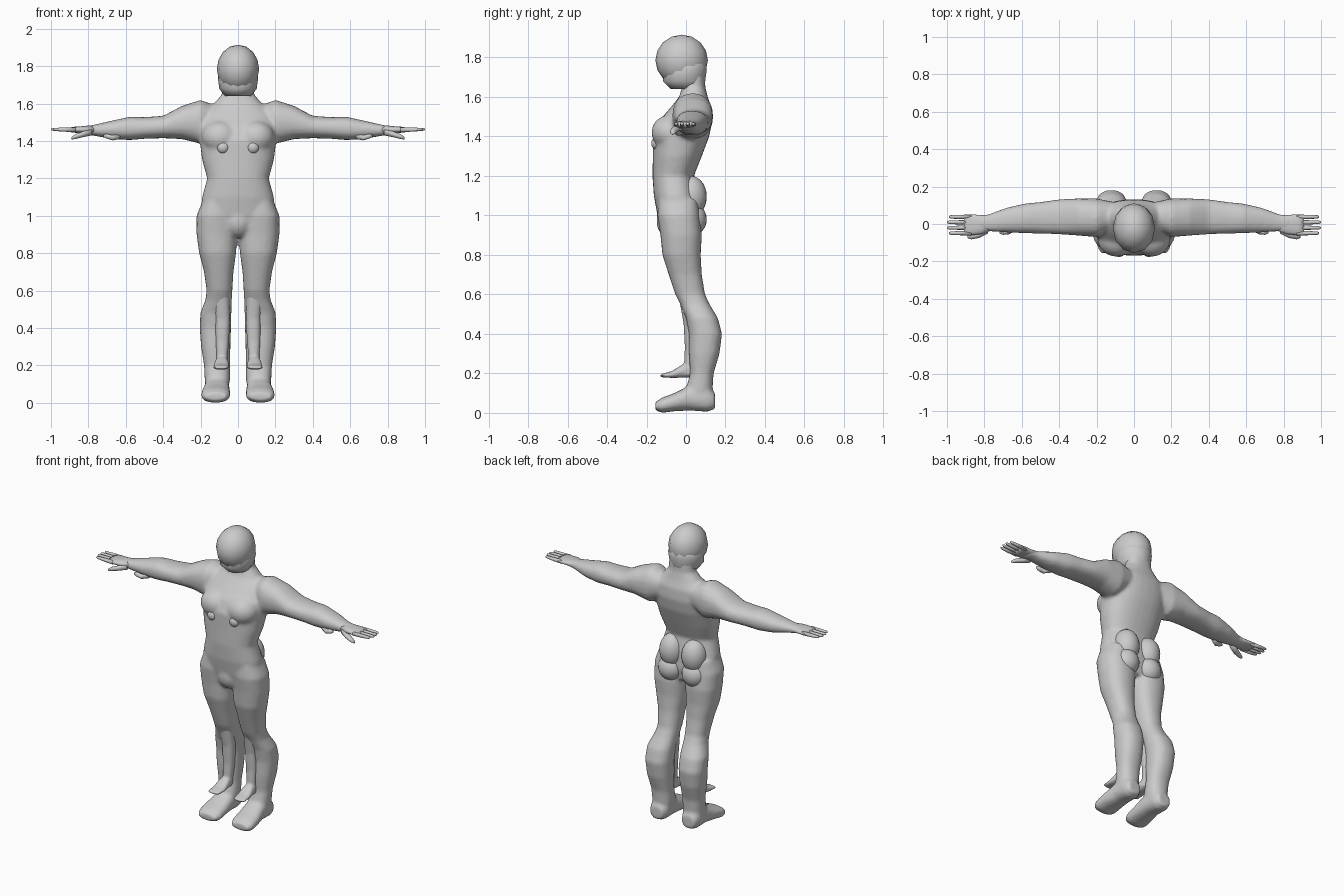
import bpy
import bmesh
from math import cos, sin, tau, copysign
from mathutils import Matrix, Vector

cube = bpy.data.objects.get("Cube")
if cube:
    bpy.data.objects.remove(cube)

clay = bpy.data.materials.new("plain grey clay")
clay.use_nodes = True
GREY = (0.6, 0.6, 0.6, 1)
clay.diffuse_color = GREY
clay.node_tree.nodes["Principled BSDF"].inputs["Base Color"].default_value = GREY


def place(axis, t, a, b):
    """Put a cross-section point in space for a loft along the given axis."""
    return {"z": (a, b, t), "x": (t, a, b), "y": (a, t, b)}[axis]


def loft(bm, axis, stations, side=1, sides=20, power=2.3):
    """Skin rounded sections; each station is t, a_min, a_max, b_min, b_max."""
    rings = []
    for t, a0, a1, b0, b1 in stations:
        ring = []
        for i in range(sides):
            c, s = cos(tau * i / sides), sin(tau * i / sides)
            u = copysign(abs(c) ** (2 / power), c)
            v = copysign(abs(s) ** (2 / power), s)
            p = Vector(place(axis, t, (a0 + a1 + u * (a1 - a0)) / 2,
                             (b0 + b1 + v * (b1 - b0)) / 2))
            p.x *= side
            ring.append(bm.verts.new(p))
        rings.append(ring)
    faces = [bm.faces.new(rings[0]), bm.faces.new(rings[-1][::-1])]
    for low, high in zip(rings, rings[1:]):
        for i in range(sides):
            j = (i + 1) % sides
            faces.append(bm.faces.new((low[i], high[i], high[j], low[j])))
    bmesh.ops.recalc_face_normals(bm, faces=faces)


def ball(bm, centre, radii, segments=24, rings=14):
    matrix = Matrix.Translation(centre) @ Matrix.Diagonal((*radii, 1))
    bmesh.ops.create_uvsphere(bm, u_segments=segments, v_segments=rings,
                              radius=1, matrix=matrix)


def finish(bm, name):
    mesh = bpy.data.meshes.new(name)
    for face in bm.faces:
        face.smooth = True
    bm.to_mesh(mesh)
    bm.free()
    mesh.materials.append(clay)
    obj = bpy.data.objects.new(name, mesh)
    bpy.context.collection.objects.link(obj)
    return obj


def blend(obj, voxel, repeats):
    """Fuse overlapping volumes into one soft skin."""
    remesh = obj.modifiers.new("fuse", "REMESH")
    remesh.mode = "VOXEL"
    remesh.voxel_size = voxel
    remesh.use_smooth_shade = True
    soften = obj.modifiers.new("soften", "SMOOTH")
    soften.iterations = repeats


# Trunk and neck sections, from crotch to nape: z, half width, front, back
TRUNK = [(.92, .1, -.12, .05), (1, .2, -.145, .065), (1.1, .192, -.163, .06),
         (1.2, .165, -.17, .04), (1.3, .192, -.168, .08), (1.4, .205, -.168, .118),
         (1.48, .21, -.135, .133), (1.55, .19, -.075, .128), (1.6, .13, -.035, .11),
         (1.65, .085, -.02, .098), (1.74, .08, -.02, .095)]
# Thigh and calf
LEG = [(1.08, .03, .19, -.14, .06), (1, .004, .222, -.145, .07),
       (.9, .004, .222, -.13, .08), (.8, .01, .208, -.12, .075),
       (.7, .024, .182, -.088, .08), (.6, .03, .168, -.055, .097),
       (.55, .033, .175, -.03, .12), (.48, .035, .202, 0, .162),
       (.4, .037, .205, .015, .183), (.3, .04, .198, .015, .17),
       (.2, .043, .182, .02, .14), (.12, .043, .178, 0, .135),
       (.03, .06, .17, 0, .14)]
# Foot, heel to toe
FOOT = [(.147, .07, .16, .02, .1), (.11, .052, .175, .005, .14),
        (.02, .045, .18, .012, .14), (-.06, .042, .195, .008, .1),
        (-.12, .042, .198, 0, .078), (-.155, .06, .18, .012, .055)]
# Shoulder to wrist
ARM = [(.12, -.03, .12, 1.44, 1.59), (.2, -.07, .137, 1.385, 1.62),
       (.3, -.062, .137, 1.41, 1.588), (.4, -.055, .132, 1.415, 1.535),
       (.5, -.052, .118, 1.412, 1.528), (.58, -.05, .11, 1.405, 1.53),
       (.68, -.045, .088, 1.412, 1.508), (.78, -.04, .052, 1.43, 1.485),
       (.84, -.04, .045, 1.44, 1.48)]

body = bmesh.new()
loft(body, "z", [(z, -w, w, f, b) for z, w, f, b in TRUNK], sides=32)
ball(body, (0, -.085, .975), (.082, .065, .09))
for side in (1, -1):
    loft(body, "z", LEG, side)
    loft(body, "y", FOOT, side)
    loft(body, "x", ARM, side)
    # Chest muscle
    ball(body, (side * .095, -.08, 1.42), (.1, .095, .09))
blend(finish(body, "body_skin"), .011, 5)

# Head: faceted skull, jaw and hair edge at the nape
skull = bmesh.new()
ball(skull, (0, -.022, 1.785), (.113, .133, .13), 12, 8)
finish(skull, "skull")
jaw = bmesh.new()
loft(jaw, "z", [(1.64, -.07, .07, -.08, .085), (1.68, -.1, .1, -.12, .1),
                (1.74, -.108, .108, -.11, .108), (1.8, -.09, .09, -.08, .1)],
     sides=14, power=2)
finish(jaw, "jaw_and_nape")

for side, label in ((1, "left"), (-1, "right")):
    # Palm
    palm = bmesh.new()
    loft(palm, "x", [(.77, -.038, .045, 1.435, 1.482), (.82, -.055, .048, 1.44, 1.48),
                     (.88, -.06, .052, 1.445, 1.476), (.91, -.055, .048, 1.45, 1.47)],
         side)
    finish(palm, label + "_palm")

    # Four fingers, evenly spread
    fingers = bmesh.new()
    for i in range(4):
        y = .038 - i * .029
        tip = .99 + (.01 if i in (1, 2) else 0)
        loft(fingers, "x", [(.87, y - .012, y + .012, 1.447, 1.472),
                            (.94, y - .011, y + .011, 1.45, 1.472),
                            (tip - .01, y - .009, y + .009, 1.455, 1.471),
                            (tip, y - .004, y + .004, 1.459, 1.467)],
             side, sides=10, power=2)
    finish(fingers, label + "_fingers")

    # Thumb and the small spur beneath the forearm
    thumb = bmesh.new()
    loft(thumb, "x", [(.78, -.05, -.01, 1.43, 1.465), (.83, -.075, -.035, 1.42, 1.452),
                      (.87, -.082, -.05, 1.41, 1.437), (.89, -.075, -.06, 1.408, 1.422)],
         side, sides=10, power=2)
    finish(thumb, label + "_thumb")
    spur = bmesh.new()
    loft(spur, "x", [(.63, -.035, 0, 1.41, 1.44), (.67, -.055, -.025, 1.403, 1.432),
                     (.7, -.058, -.03, 1.412, 1.44), (.718, -.05, -.036, 1.42, 1.436)],
         side, sides=10, power=2)
    finish(spur, label + "_forearm_spur")

    # Nipple and seat lobes
    nipple = bmesh.new()
    ball(nipple, (side * .08, -.15, 1.365), (.032, .026, .032))
    finish(nipple, label + "_nipple")
    seat = bmesh.new()
    ball(seat, (side * .08, .025, 1.095), (.078, .08, .105))
    ball(seat, (side * .085, .035, .98), (.078, .07, .08))
    finish(seat, label + "_seat_lobes")

    # Slim inner shin ending in a small raised foot
    shin = bmesh.new()
    loft(shin, "z", [(.62, .05, .13, -.045, .05), (.55, .045, .13, -.03, .05),
                     (.45, .042, .122, -.012, .06), (.33, .048, .12, -.006, .06),
                     (.25, .055, .115, -.01, .05), (.19, .055, .12, -.02, .04)], side)
    loft(shin, "y", [(.04, .06, .115, .18, .25), (-.02, .05, .125, .178, .245),
                     (-.07, .047, .132, .177, .212), (-.12, .05, .134, .18, .198),
                     (-.132, .065, .12, .183, .194)], side)
    blend(finish(shin, label + "_inner_shin"), .007, 4)
